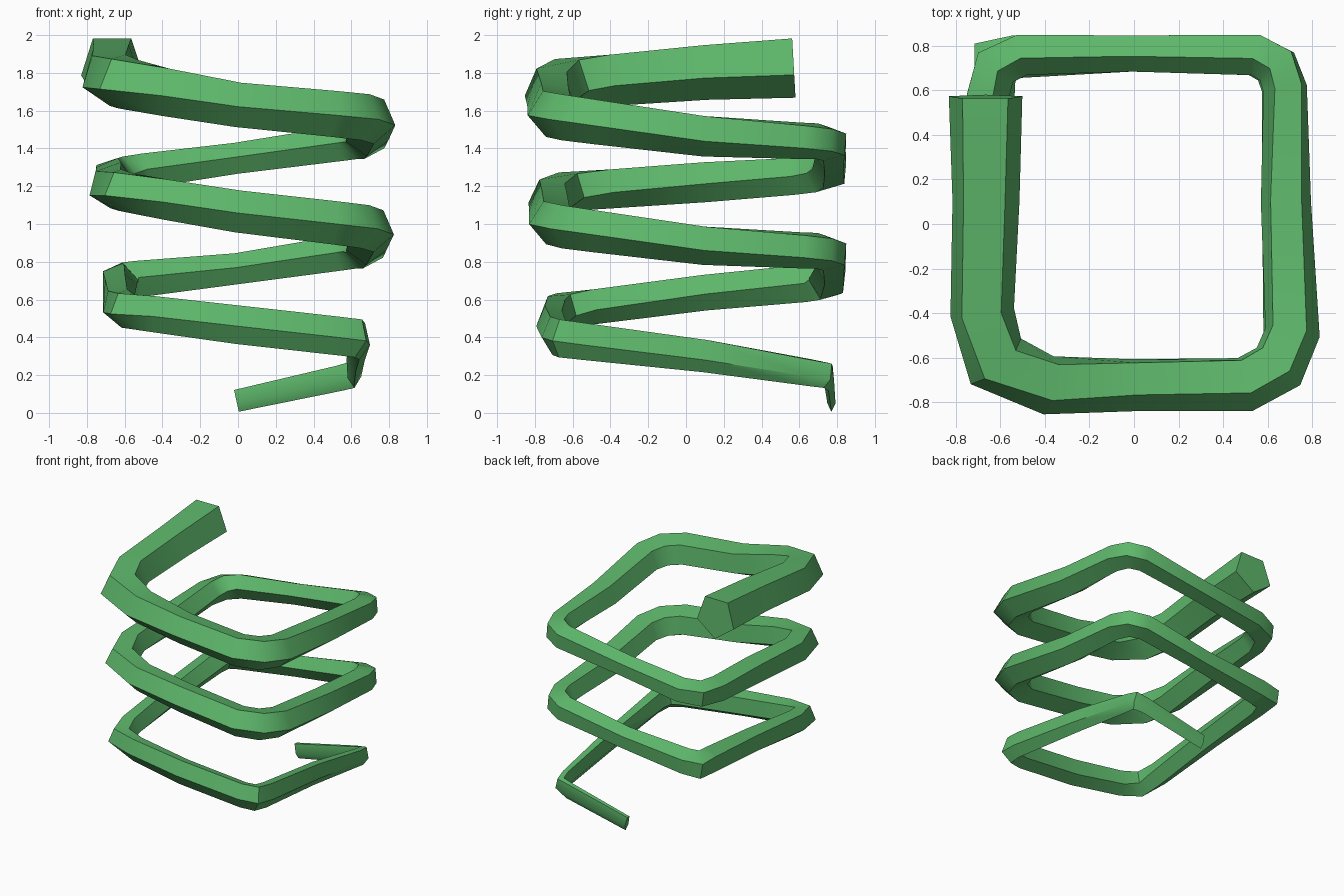
import bpy
import bmesh
import math
from mathutils import Vector

if "Cube" in bpy.data.objects:
    bpy.data.objects.remove(bpy.data.objects["Cube"], do_unlink=True)

# Plan of one rounded-square turn: a point mid-side, then three per corner
PLAN = [(-0.01, .77), (.53, .765), (.62, .715), (.655, .61),
        (.655, .1), (.68, -.48), (.62, -.63), (.48, -.71),
        (0, -.715), (-.36, -.72), (-.59, -.62), (-.655, -.40),
        (-.64, .1), (-.64, .57), (-.60, .71), (-.48, .765)]

# Height and thickness at every second plan point, one row per turn
HEIGHT = [.07, .205, .31, .40, .47, .55, .64, .695,
          .76, .86, .895, .99, 1.07, 1.18, 1.225, 1.26,
          1.345, 1.44, 1.475, 1.57, 1.635, 1.755, 1.815, 1.85]
RADIUS = [.065, .075, .095, .108, .108, .10, .10, .105,
          .087, .10, .112, .122, .118, .112, .112, .10,
          .087, .10, .118, .13, .125, .145, .158, .178]
SIDES = 5
STEPS = len(PLAN)


def plan_point(i):
    """Plan position; the first turn is narrower with tighter corners."""
    x, y = PLAN[i % STEPS]
    point = Vector((x, y))
    if i < STEPS:
        if i % 4 == 2:
            point *= 1.04
        elif i % 2 == 1:
            corner = Vector(PLAN[i // 4 * 4 + 2])
            point = point.lerp(corner * 1.04, .35)
    point.x *= .93 + .085 * min(i / STEPS, 1.3)
    return point


def along(keys, i):
    """Key value at point i; odd points blend by distance to neighbours."""
    if i % 2 == 0:
        return keys[i // 2]
    a = (plan_point(i) - plan_point(i - 1)).length
    b = (plan_point(i + 1) - plan_point(i)).length
    return (keys[i // 2] * b + keys[i // 2 + 1] * a) / (a + b)


def make_material(name, color):
    mat = bpy.data.materials.new(name)
    mat.use_nodes = True
    mat.diffuse_color = color
    mat.node_tree.nodes["Principled BSDF"].inputs["Base Color"].default_value = color
    return mat


# Centre line from the thin tip up to the thick cut end
count = 3 * STEPS - 2
path = [Vector((*plan_point(i), along(HEIGHT, i))) for i in range(count)]

# Sweep a tapering pentagon along the centre line
bm = bmesh.new()
rings = []
for i, centre in enumerate(path):
    ahead = (path[min(i + 1, count - 1)] - centre).normalized()
    behind = (centre - path[max(i - 1, 0)]).normalized()
    tangent = (ahead + behind).normalized()
    miter = 1 / tangent.dot(ahead) if 0 < i < count - 1 else 1
    outward = Vector((0, 0, 1)).cross(tangent).normalized()
    up = tangent.cross(outward)
    turn = i / STEPS
    # The ridges lean in at the front and out at the back, level at both ends
    fade = min(1, turn * 2, (2.82 - turn) * 3)
    roll = -math.radians(19 * math.cos(math.tau * turn + .3) + 6) * fade
    radius = along(RADIUS, i)
    width = min(1, .35 + .75 * turn) * miter
    ring = []
    for k in range(SIDES):
        angle = math.tau * (k + .5) / SIDES + roll
        offset = outward * -math.sin(angle) * width + up * math.cos(angle)
        ring.append(bm.verts.new(centre + offset * radius))
    rings.append(ring)

for low, high in zip(rings, rings[1:]):
    for k in range(SIDES):
        n = (k + 1) % SIDES
        bm.faces.new((low[k], low[n], high[n], high[k]))
bm.faces.new(rings[0])
bm.faces.new(rings[-1])
bmesh.ops.recalc_face_normals(bm, faces=bm.faces)

mesh = bpy.data.meshes.new("coiled_vine")
bm.to_mesh(mesh)
bm.free()
mesh.materials.append(make_material("leaf green", (.11, .47, .145, 1)))
vine = bpy.data.objects.new("coiled_vine", mesh)
bpy.context.collection.objects.link(vine)

# Soft along the bends, crisp along the ridges
bpy.ops.object.select_all(action='DESELECT')
vine.select_set(True)
bpy.context.view_layer.objects.active = vine
bpy.ops.object.shade_smooth_by_angle(angle=math.radians(45))
